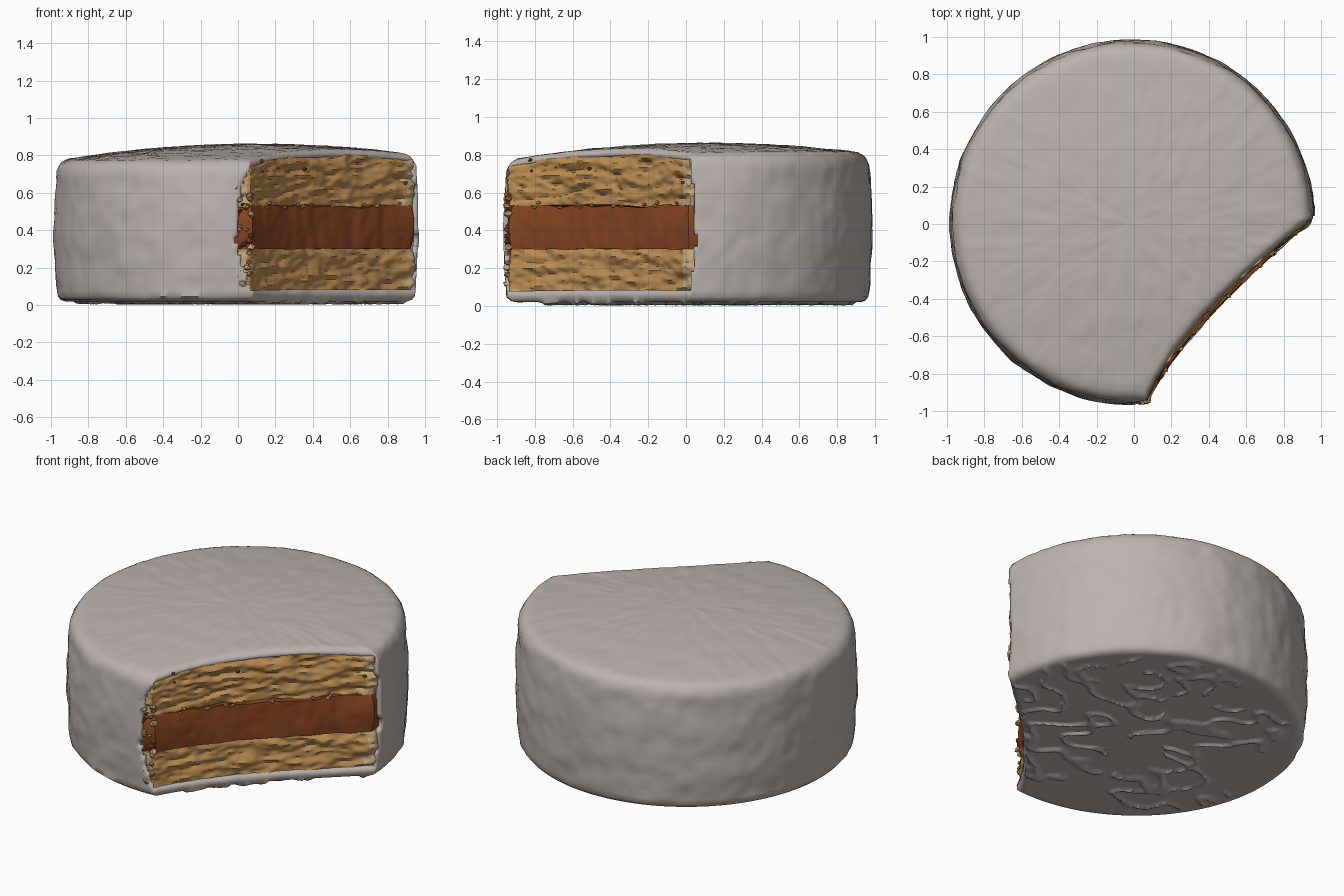
import bpy, bmesh, math, random
from mathutils import Vector, noise
from mathutils.geometry import interpolate_bezier

if "Cube" in bpy.data.objects:
    bpy.data.objects.remove(bpy.data.objects["Cube"])

random.seed(4)
CX, CY = -0.01, 0.01              # centre of the round cookie
A0, A1 = 1.0, 274.5               # icing arc in degrees, the rest is bitten
N_ARC, N_BITE = 274, 120
OUT = Vector((0.73, -0.68, 0))    # direction facing out of the bite


def material(name, rgb):
    m = bpy.data.materials.new(name)
    m.diffuse_color = (*rgb, 1)
    m.use_nodes = True
    m.node_tree.nodes["Principled BSDF"].inputs["Base Color"].default_value = m.diffuse_color
    return m


ICING = material("icing_white", (0.50, 0.45, 0.425))
CAKE = material("cake_tan", (0.50, 0.265, 0.085))
PALE = material("cake_pale", (0.56, 0.39, 0.20))
FILL = material("caramel_brown", (0.25, 0.06, 0.017))


def n3(x, y, z, seed=0.0):
    return noise.noise(Vector((x + seed, y - seed, z + 2 * seed)))


def radius(z):
    return 0.975 - 0.025 * ((z - 0.4) / 0.4) ** 2


def dome(x, y):
    return 0.86 - 0.08 * (x * x + y * y) + 0.015 * x + 0.02 * y


def on_arc(deg, r):
    a = math.radians(deg)
    return Vector((CX + r * math.cos(a), CY + r * math.sin(a), 0))


def outline(z, inset=0.0, push=0.0):
    """Round outline with the bite taken out, anticlockwise."""
    r = radius(z) - inset
    pts = [on_arc(A0 + (A1 - A0) * i / N_ARC, r) for i in range(N_ARC + 1)]
    curve = interpolate_bezier(pts[-1], Vector((0.25, -0.55, 0)),
                               Vector((0.60, -0.25, 0)), pts[0], N_BITE + 1)
    for i, p in enumerate(curve[1:-1], 1):
        t = i / N_BITE
        pts.append(p + OUT * push * (0.4 + 0.6 * math.sin(math.pi * t)))
    return pts


def bridge(bm, rows, keep=lambda j, i: True):
    n = len(rows[0])
    for j in range(len(rows) - 1):
        for i in range(n):
            if keep(j, i):
                k = (i + 1) % n
                bm.faces.new((rows[j][i], rows[j][k], rows[j + 1][k], rows[j + 1][i]))


def finish(bm, name, mats, angle):
    me = bpy.data.meshes.new(name)
    bm.to_mesh(me)
    bm.free()
    ob = bpy.data.objects.new(name, me)
    bpy.context.collection.objects.link(ob)
    for m in mats:
        me.materials.append(m)
    bpy.ops.object.select_all(action='DESELECT')
    ob.select_set(True)
    bpy.context.view_layer.objects.active = ob
    bpy.ops.object.shade_smooth_by_angle(angle=math.radians(angle))
    return ob


def wrinkle(x, y):
    """Worm-like folds on the underside."""
    if x * x + y * y > 0.80 or n3(x * 3, y * 3, 0, 7.3) < -0.12:
        return 0.0
    v = abs(n3(x * 5.5, y * 7.5, 0.4, 3.1))
    return 0.017 * max(0.0, 1 - v / 0.13) ** 0.6


# icing coat: underside, side and domed top in one skin, open at the bite
bm = bmesh.new()
rows, kinds = [], []


def icing_row(s, kind, value):
    row = []
    z0 = value if kind != "top" else 0.75
    if kind == "side":
        z0 = value * 0.78
    lip = 0.03 if kind == "bottom" or z0 < 0.08 else 0.0
    for p in outline(z0, 0, lip):
        x, y = CX + (p.x - CX) * s, CY + (p.y - CY) * s
        if kind == "bottom":
            z = value - wrinkle(x, y)
        elif kind == "side":
            z = value * dome(x, y)
            d = 0.009 * n3(x * 5, y * 5, z * 7) + 0.006 * n3(x * 13, y * 13, z * 15, 2)
            x, y = x + d * p.x, y + d * p.y
        else:
            z = dome(x, y) - value + 0.004 * n3(x * 9, y * 9, 0) + 0.003 * n3(x * 22, y * 22, 1)
        row.append(bm.verts.new((x, y, z)))
    rows.append(row)
    kinds.append(kind)


for k in range(46):
    icing_row(0.02 + 0.94 * k / 45, "bottom", 0.020)
icing_row(0.985, "bottom", 0.028)
for k in range(22):
    icing_row(1.0, "side", 0.06 + 0.87 * k / 21)
for s, drop in ((0.992, 0.032), (0.978, 0.014), (0.96, 0.005)):
    icing_row(s, "top", drop)
for k in range(22):
    icing_row(0.94 - 0.92 * k / 21, "top", 0.0)


def icing_kept(j, i):
    if kinds[j + 1] == "top" and kinds[j] == "top" or kinds[j + 1] == "bottom":
        return True
    p = rows[j][i].co
    z = p.z
    if i >= N_ARC:
        return z < 0.05
    # the broken edge of the coat curves back beside the bite
    w = max(0.0, math.sin(math.pi * (z - 0.06) / 0.70)) if 0.06 < z < 0.76 else 0.0
    ragged = 1.2 * n3(0, 0, z * 14)
    return w * 5 + ragged * w < N_ARC - i and w * 2 + ragged * w < i + 1


bridge(bm, rows, icing_kept)
bm.faces.new(list(reversed(rows[0])))
bm.faces.new(rows[-1])
icing = finish(bm, "icing_coat", [ICING], 50)
shell = icing.modifiers.new("thickness", 'SOLIDIFY')
shell.thickness = 0.03
shell.offset = -1


def layer(name, lo, hi, push, rough, streak, mats, rule, n_rows):
    """One filled slab: rough wall rows between two heights, closed with caps."""
    bm = bmesh.new()
    rows = []
    for j in range(n_rows + 1):
        f = j / n_rows
        base = outline(0.05 + 0.7 * f, 0.022, push)
        row = []
        for i, p in enumerate(base):
            z = lo(p.x, p.y) * (1 - f) + hi(p.x, p.y) * f
            if i > N_ARC - 8 or i < 4:
                d = rough * n3(p.x * 5, p.y * 5, z * streak)
                d += 0.6 * rough * n3(p.x * 16, p.y * 16, z * streak * 1.8, 5)
                pit = n3(p.x * 12, p.y * 12, z * 30, 9)
                d -= rough * 1.2 * max(0.0, pit - 0.3)
                p = p + OUT * d
            row.append(bm.verts.new((p.x, p.y, z)))
        rows.append(row)
    bridge(bm, rows)
    for cap in (list(reversed(rows[0])), rows[-1]):
        bm.faces.new(cap)
    for f in bm.faces:
        f.material_index = rule(f.calc_center_median())
    return finish(bm, name, mats, 40)


def pale_rule(c):
    """Paler crumb near the base and beside the broken coat."""
    edge = c.x < 0.05 or c.y > -0.015
    return 1 if c.z < 0.085 + 0.02 * n3(c.x * 8, c.y * 8, 0) or edge else 0


def seam_low(x, y):
    return 0.30 + 0.008 * n3(x * 7, y * 7, 0, 1)


def seam_high(x, y):
    return 0.53 + 0.022 * n3(x * 6, y * 6, 0, 4)


# cake and filling layers seen in the bite
layer("lower_cake", lambda x, y: 0.035, seam_low, 0.012, 0.022, 22,
      [CAKE, PALE], pale_rule, 26)
layer("caramel_filling", seam_low, seam_high, 0.026, 0.010, 5,
      [FILL], lambda c: 0, 14)
layer("upper_cake", seam_high, lambda x, y: dome(x, y) - 0.026, 0.0, 0.024, 22,
      [CAKE, PALE], pale_rule, 28)


# loose crumbs along the filling and at the broken front corner
def crumbs(name, mat, spots):
    bm = bmesh.new()
    for p, size in spots:
        made = bmesh.ops.create_icosphere(bm, subdivisions=1, radius=size)
        for v in made["verts"]:
            v.co *= random.uniform(0.7, 1.2)
            v.co.z *= 0.8
            v.co += p
    finish(bm, name, [mat], 30)


def corner_spots(count, z0, z1):
    return [(on_arc(random.uniform(270, 275), 0.955) + Vector((0, 0, random.uniform(z0, z1))),
             random.uniform(0.012, 0.026)) for _ in range(count)]


def wall_spots(count, z, spread, push):
    edge = outline(0.4, 0.022, push)[N_ARC + 6:-4]
    return [(random.choice(edge) + Vector((0, 0, z + random.uniform(-spread, spread))),
             random.uniform(0.007, 0.016)) for _ in range(count)]


crumbs("cake_crumbs", CAKE, corner_spots(10, 0.12, 0.68) + wall_spots(16, 0.535, 0.015, 0.022))
crumbs("pale_crumbs", PALE, corner_spots(8, 0.10, 0.65))
crumbs("caramel_crumbs", FILL, corner_spots(8, 0.30, 0.54) + wall_spots(5, 0.68, 0.10, 0.0))
